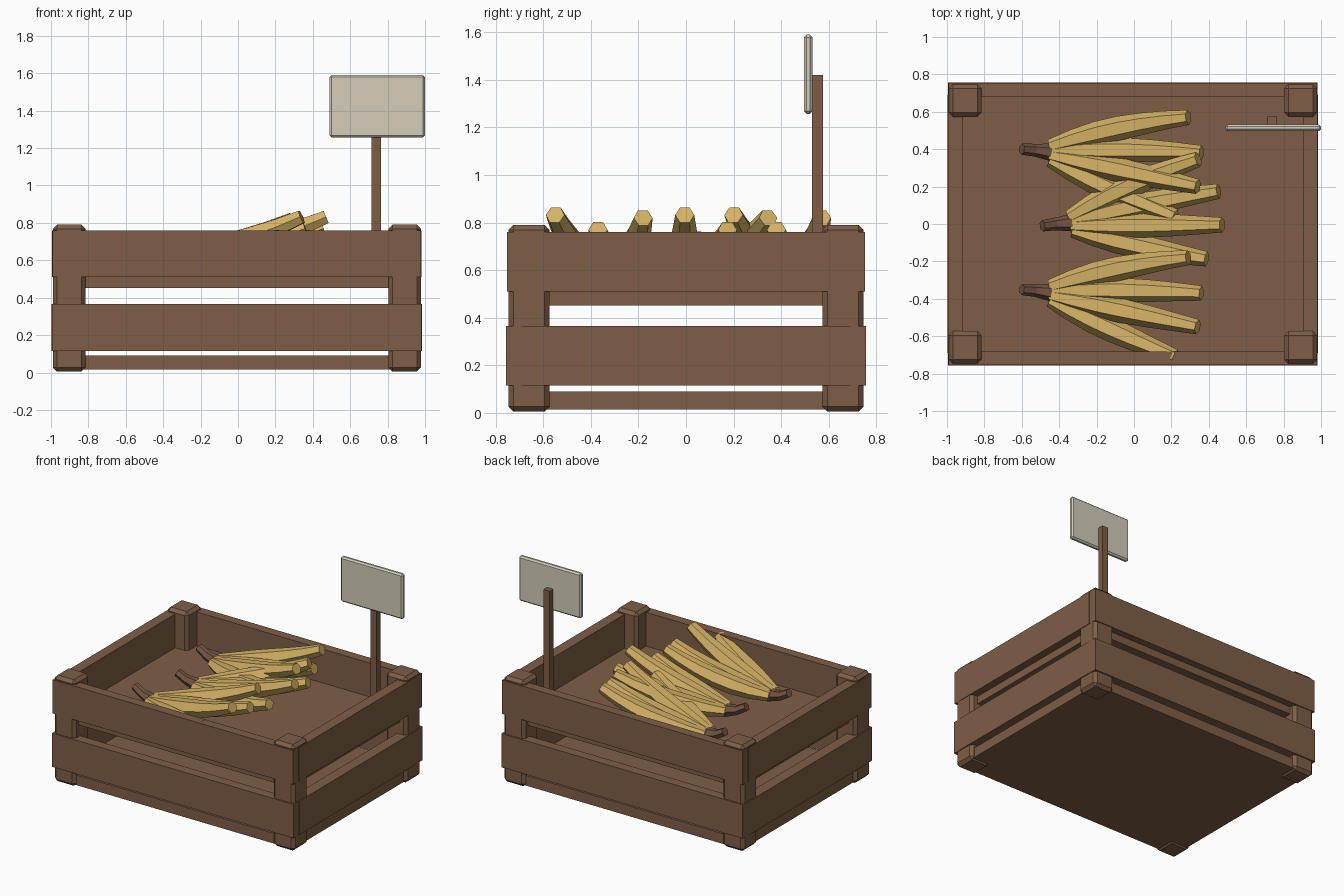
import bpy, bmesh, math
from mathutils import Vector, Matrix

if "Cube" in bpy.data.objects:
    bpy.data.objects.remove(bpy.data.objects["Cube"])


def srgb(h):
    c = [int(h[i:i + 2], 16) / 255 for i in (0, 2, 4)]
    return [v / 12.92 if v < 0.04045 else ((v + 0.055) / 1.055) ** 2.4 for v in c] + [1]


def material(name, h):
    m = bpy.data.materials.new(name)
    m.diffuse_color = srgb(h)
    m.use_nodes = True
    m.node_tree.nodes["Principled BSDF"].inputs["Base Color"].default_value = m.diffuse_color
    return m


WOOD = material("brown wood", "7F5E46")
STEM = material("stem brown", "765643")
YELLOW = material("banana yellow", "D4B265")
CREAM = material("sign cream", "D3CDBA")


def finish(bm, name, mat):
    bmesh.ops.recalc_face_normals(bm, faces=bm.faces)
    me = bpy.data.meshes.new(name)
    bm.to_mesh(me)
    bm.free()
    me.materials.append(mat)
    ob = bpy.data.objects.new(name, me)
    bpy.context.collection.objects.link(ob)
    return ob


def box(name, x, y, z, mat, bevel=0):
    """Box from (min, max) ranges, with an optional chamfer."""
    bm = bmesh.new()
    size = [r[1] - r[0] for r in (x, y, z)]
    mid = [(r[0] + r[1]) / 2 for r in (x, y, z)]
    bmesh.ops.create_cube(bm, size=1, matrix=Matrix.Translation(mid) @ Matrix.Diagonal((*size, 1)))
    if bevel:
        bmesh.ops.bevel(bm, geom=bm.edges[:], offset=bevel, segments=1, affect='EDGES')
    return finish(bm, name, mat)


def tube(name, points, radii, mat):
    """Six-sided tapered tube along a path, with flat ends."""
    bm = bmesh.new()
    rings = []
    for i, p in enumerate(points):
        t = (points[min(i + 1, len(points) - 1)] - points[max(i - 1, 0)]).normalized()
        side = t.cross(Vector((0, 0, 1))).normalized()
        up = side.cross(t)
        rings.append([bm.verts.new(p + radii[i] * (side * math.cos(k * math.pi / 3) + up * math.sin(k * math.pi / 3)))
                      for k in range(6)])
    for a, b in zip(rings, rings[1:]):
        for k in range(6):
            bm.faces.new((a[k], a[(k + 1) % 6], b[(k + 1) % 6], b[k]))
    bm.faces.new(rings[0])
    bm.faces.new(rings[-1])
    return finish(bm, name, mat)


# Crate: corner posts
CX = -0.006
for sx in (-1, 1):
    for sy in (-1, 1):
        px, py = CX + sx * 0.897, sy * 0.66
        box("corner_post", (px - 0.087, px + 0.087), (py - 0.087, py + 0.087), (0.005, 0.79), WOOD, 0.022)

# Crate: two rows of slats on every side
for row, z, grow in (("lower", (0.115, 0.365), 0.003), ("upper", (0.51, 0.76), 0)):
    for s in (-1, 1):
        y = sorted((s * 0.683, s * (0.753 + grow)))
        box(row + "_long_slat", (CX - 0.985 - grow, CX + 0.985 + grow), y, z, WOOD)
        x = sorted((CX + s * 0.91, CX + s * (0.988 + grow)))
        box(row + "_end_slat", x, (-0.69, 0.69), z, WOOD)

# Crate: bottom panel and raised shelf
box("bottom_panel", (CX - 0.96, CX + 0.96), (-0.725, 0.725), (0.015, 0.09), WOOD)
box("raised_shelf", (CX - 0.93, CX + 0.93), (-0.70, 0.70), (0.452, 0.51), WOOD)

# Price sign
box("sign_pole", (0.715, 0.765), (0.529, 0.575), (0.5, 1.42), WOOD)
box("sign_board", (0.49, 1.0), (0.496, 0.532), (1.257, 1.59), CREAM, 0.011)

# Banana bunches: the same four-fruit fan, moved and turned
TIPS = ((0.89, 0.17, 0.82), (0.96, -0.02, 0.77), (0.94, -0.20, 0.832), (0.82, -0.36, 0.73))
RADII = (0.038, 0.054, 0.064, 0.065, 0.059, 0.050, 0.040)
for ox, oy, turn in ((-0.6, -0.35, 0), (-0.49, -0.01, 12.3), (-0.6, 0.40, 0)):
    place = Matrix.Translation((ox, oy, 0)) @ Matrix.Rotation(math.radians(turn), 4, 'Z')
    stem = [Vector(p) for p in ((0, 0, 0.665), (0.07, -0.005, 0.625), (0.18, -0.02, 0.60))]
    tube("bunch_stem", [place @ p for p in stem], (0.03, 0.034, 0.05), STEM)
    for i, tip in enumerate(TIPS):
        a = Vector((0.15, 0.015 - 0.024 * i, 0.61))
        path = []
        for k in range(7):
            t = k / 6
            p = a.lerp(Vector(tip), t)
            bow = 4 * t * (1 - t)
            p.z -= 0.035 * bow
            p.y += (0.02, 0.01, 0, -0.01)[i] * bow
            path.append(place @ p)
        tube("banana", path, RADII, YELLOW)
